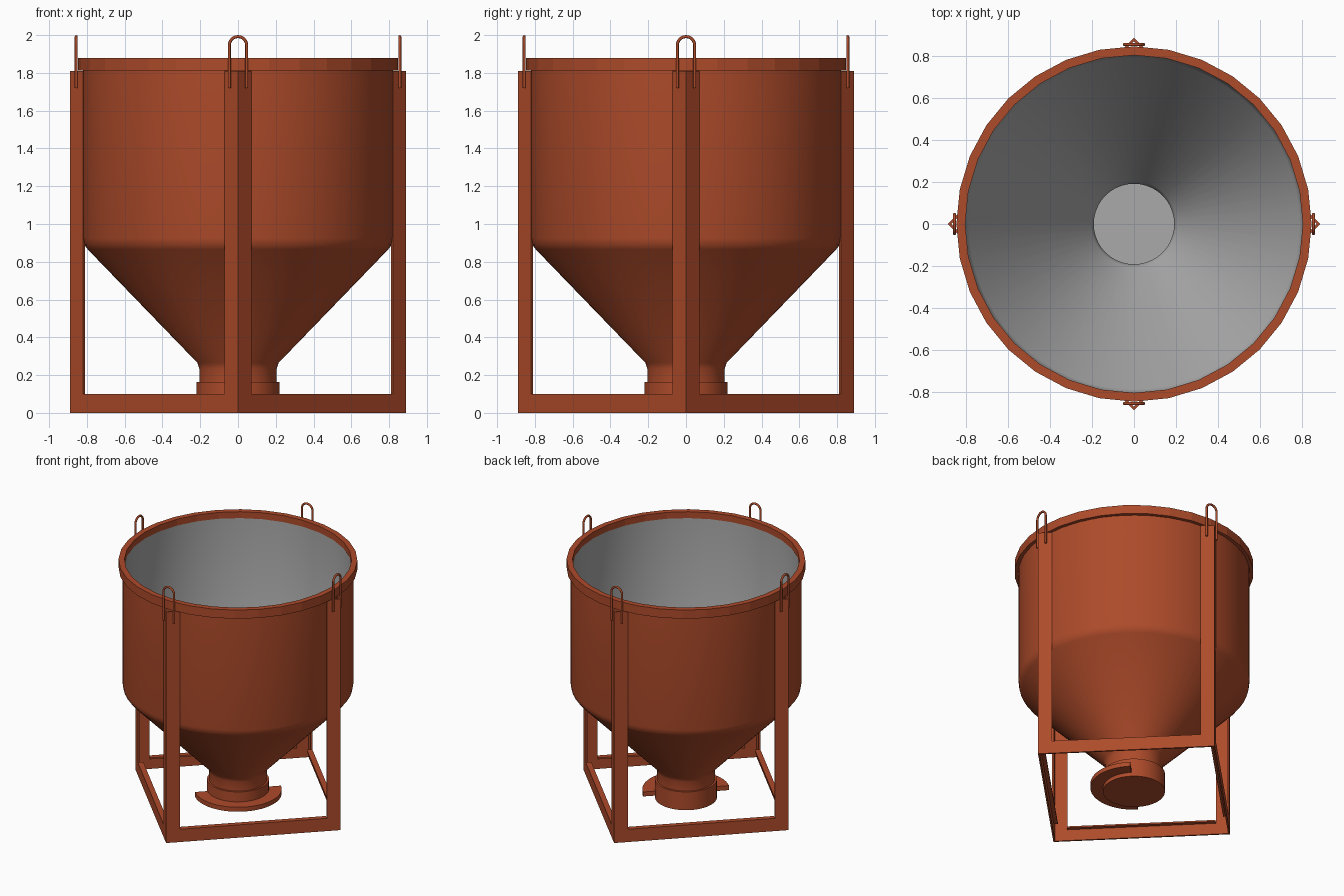
import bpy, bmesh, math
from mathutils import Matrix, Vector

if "Cube" in bpy.data.objects:
    bpy.data.objects.remove(bpy.data.objects["Cube"])


def material(name, rgb):
    m = bpy.data.materials.new(name)
    m.diffuse_color = (*rgb, 1)
    m.use_nodes = True
    m.node_tree.nodes["Principled BSDF"].inputs["Base Color"].default_value = m.diffuse_color
    return m


RED = material("rust_red_paint", (0.42, 0.07, 0.023))
GREY = material("bare_grey_lining", (0.40, 0.40, 0.40))


def finish(bm, name, smooth=None, mats=(RED,)):
    bmesh.ops.recalc_face_normals(bm, faces=bm.faces[:])
    me = bpy.data.meshes.new(name)
    bm.to_mesh(me)
    bm.free()
    for m in mats:
        me.materials.append(m)
    ob = bpy.data.objects.new(name, me)
    bpy.context.collection.objects.link(ob)
    if smooth:
        bpy.ops.object.select_all(action='DESELECT')
        ob.select_set(True)
        bpy.context.view_layer.objects.active = ob
        bpy.ops.object.shade_smooth_by_angle(angle=math.radians(smooth))
    return ob


def lathe(name, profile, n, grey_segments=(), start=0.0, sweep=360.0, smooth=None):
    """Spin a closed (r, z) profile; r = 0 points become poles."""
    bm = bmesh.new()
    full = sweep >= 360
    count = n if full else n + 1
    rings = []
    for r, z in profile:
        if r == 0:
            rings.append([bm.verts.new((0, 0, z))] * count)
        else:
            angles = [math.radians(start + sweep * i / n) for i in range(count)]
            rings.append([bm.verts.new((r * math.cos(a), r * math.sin(a), z)) for a in angles])
    for k in range(len(rings)):
        a, b = rings[k], rings[(k + 1) % len(rings)]
        if a[0] is a[1] and b[0] is b[1]:
            continue
        for i in range(n):
            j = (i + 1) % count
            f = bm.faces.new(list(dict.fromkeys((a[i], a[j], b[j], b[i]))))
            f.material_index = 1 if k in grey_segments else 0
    if not full:
        bm.faces.new([r[0] for r in rings])
        bm.faces.new([r[-1] for r in rings])
    return finish(bm, name, smooth, (RED, GREY))


def prism(name, outline, matrix, depth):
    """Extrude an xy outline along local z, then place it."""
    bm = bmesh.new()
    face = bm.faces.new([bm.verts.new((x, y, 0)) for x, y in outline])
    ext = bmesh.ops.extrude_face_region(bm, geom=[face])
    bmesh.ops.translate(bm, vec=(0, 0, depth),
                        verts=[v for v in ext['geom'] if isinstance(v, bmesh.types.BMVert)])
    bm.transform(matrix)
    return finish(bm, name)


# Hopper shell: painted outside, grey lining inside with a closed gate at the bottom
shell = [(0, 0.155), (0.205, 0.155), (0.205, 0.235), (0.215, 0.265), (0.795, 0.865),
         (0.814, 0.89), (0.82, 0.925), (0.82, 1.84), (0.806, 1.84),
         (0.806, 0.925), (0.79, 0.88), (0.205, 0.275), (0.192, 0.24), (0.192, 0.165), (0, 0.165)]
lathe("hopper_shell", shell, 64, range(8, 14), smooth=35)

# Faceted rim band around the mouth
lathe("rim_band", [(0.822, 1.812), (0.848, 1.812), (0.848, 1.88), (0.806, 1.88), (0.806, 1.83),
                   (0.822, 1.83)], 32, (4,), smooth=8)

# Outlet collar and half-ring gate flange
lathe("outlet_collar", [(0, 0.02), (0.22, 0.02), (0.22, 0.163), (0, 0.163)], 48, smooth=35)
lathe("gate_half_ring", [(0.21, 0.05), (0.31, 0.05), (0.31, 0.085), (0.21, 0.085)],
      24, start=-135, sweep=180, smooth=35)

# Four angle-section legs, base rails and lifting loops
H = 0.89 / math.sqrt(2)
T, W = 0.012, 0.1
leg = [(H, H), (H - W, H), (H - W, H - T), (H - T, H - T), (H - T, H - W), (H, H - W)]
rail = [(0, 0), (0, 0.1), (0.04, 0.1), (0.04, 0.1 - T), (T, 0.1 - T), (T, 0)]
for k, side in enumerate(("right", "back", "left", "front")):
    turn = Matrix.Rotation(math.radians(90 * k), 4, 'Z')
    corner = turn @ Matrix.Rotation(math.radians(-45), 4, 'Z')
    prism(side + "_leg", leg, corner, 1.81)

    # rail section: local x points inward, local y up, length along the side
    place = Matrix(((0, 0, 1, -(H - W)), (1, 0, 0, -H), (0, 1, 0, 0), (0, 0, 0, 1)))
    prism(side + "_base_rail", rail, corner @ place, 2 * (H - W))

    # lifting loop: round bar bent into an upside-down U
    path = [(-0.046, 1.72)]
    path += [(-0.046 * math.cos(math.pi * i / 12), 1.946 + 0.046 * math.sin(math.pi * i / 12))
             for i in range(13)]
    path += [(0.046, 1.72)]
    bm = bmesh.new()
    rings = []
    for i, (y, z) in enumerate(path):
        p, q = path[max(i - 1, 0)], path[min(i + 1, len(path) - 1)]
        t = Vector((0, q[0] - p[0], q[1] - p[1])).normalized()
        u = Vector((1, 0, 0))
        v = t.cross(u)
        rings.append([bm.verts.new(Vector((0.857, y, z)) + 0.008 * (
            u * math.cos(math.tau * s / 8) + v * math.sin(math.tau * s / 8))) for s in range(8)])
    for a, b in zip(rings, rings[1:]):
        for s in range(8):
            bm.faces.new((a[s], a[(s + 1) % 8], b[(s + 1) % 8], b[s]))
    bm.faces.new(rings[0])
    bm.faces.new(rings[-1])
    bm.transform(turn)
    finish(bm, side + "_lifting_loop", 50)
